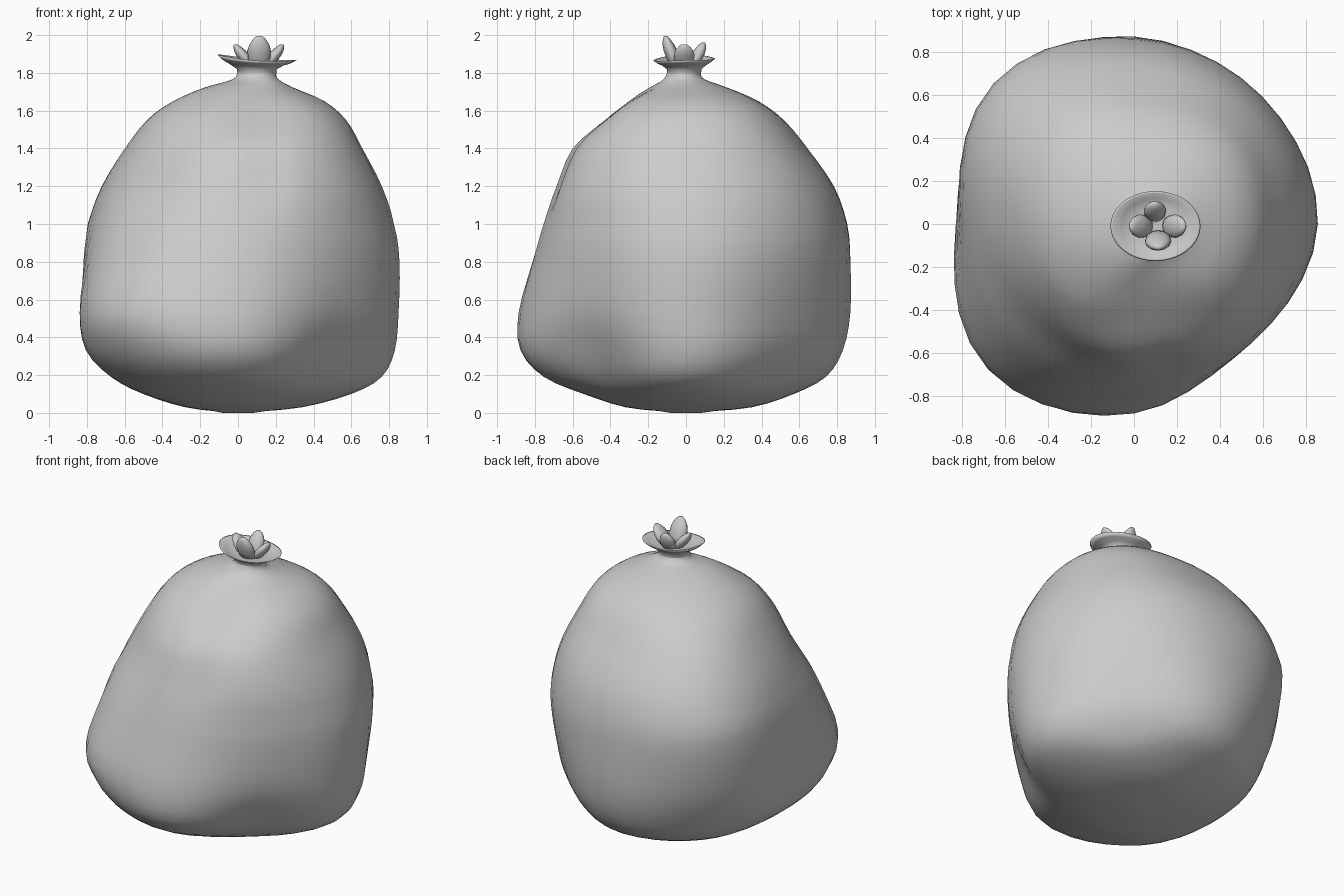
import bpy, bmesh
from math import cos, sin, pi, exp, radians
from mathutils import Vector

if "Cube" in bpy.data.objects:
    bpy.data.objects.remove(bpy.data.objects["Cube"])

SIDES = 40

# Sack outline: height, then radius toward E, NE, N, NW, W, SW, S, SE
ROWS = [
    (0.005, .08, .08, .08, .08, .08, .08, .08, .08),
    (0.03, .34, .34, .35, .32, .28, .32, .32, .30),
    (0.10, .60, .55, .57, .55, .50, .57, .54, .50),
    (0.19, .76, .66, .74, .70, .67, .75, .75, .60),
    (0.33, .83, .75, .83, .79, .80, .89, .87, .68),
    (0.53, .85, .80, .87, .87, .83, .96, .875, .76),
    (0.80, .855, .84, .87, .92, .815, .87, .81, .78),
    (1.00, .825, .83, .85, .92, .78, .78, .755, .77),
    (1.20, .735, .76, .78, .86, .73, .68, .69, .72),
    (1.40, .605, .64, .64, .74, .64, .60, .60, .62),
    (1.55, .50, .53, .52, .60, .55, .50, .42, .49),
    (1.65, .37, .40, .39, .44, .43, .37, .28, .35),
    (1.72, .20, .22, .23, .27, .28, .24, .17, .18),
    (1.765, .115, .11, .11, .12, .13, .12, .11, .11),
    (1.80, .10, .095, .085, .09, .105, .095, .09, .095),
]


def spline(a, b, c, d, t):
    return b + .5 * t * (c - a + t * (2*a - 5*b + 4*c - d + t * (3*(b - c) + d - a)))


def around(row, ang):
    u = (ang / (2 * pi) * 8) % 8
    i = int(u)
    return spline(*[row[1 + (i + k) % 8] for k in (-1, 0, 1, 2)], u - i)


def make_object(name, bm):
    bmesh.ops.recalc_face_normals(bm, faces=bm.faces)
    me = bpy.data.meshes.new(name)
    bm.to_mesh(me)
    bm.free()
    for p in me.polygons:
        p.use_smooth = True
    ob = bpy.data.objects.new(name, me)
    bpy.context.collection.objects.link(ob)
    return ob


def loft(name, rings, cap_start=False, cap_end=False):
    bm = bmesh.new()
    loops = [[bm.verts.new(p) for p in r] for r in rings]
    for a, b in zip(loops, loops[1:]):
        for i in range(len(a)):
            j = (i + 1) % len(a)
            bm.faces.new((a[i], a[j], b[j], b[i]))
    for use, ring in ((cap_start, loops[0]), (cap_end, loops[-1])):
        if use:
            mid = bm.verts.new(sum((v.co for v in ring), Vector()) / len(ring))
            for i in range(len(ring)):
                bm.faces.new((ring[i], ring[(i + 1) % len(ring)], mid))
    return make_object(name, bm)


# Sagging sack body with a soft fold down the front
rings = []
angles = [2 * pi * k / SIDES for k in range(SIDES)]
fold = radians(279)
last = len(ROWS) - 1
for i in range(last):
    for s in range(3 if i < last - 1 else 4):
        t = s / 3
        quad = [ROWS[min(max(i + k, 0), last)] for k in (-1, 0, 1, 2)]
        row = [spline(*vals, t) for vals in zip(*quad)]
        z = max(row[0], 0.0)
        cx = 0.1 * min(max((z - 1) / .75, 0), 1)
        ring = []
        for a in angles:
            r = around(row, a)
            r -= .035 * exp(-((a - fold) / .13)**2 - ((z - 1.27) / .2)**2)
            ring.append((cx + r * cos(a), -.1 * cx + r * sin(a), z))
        rings.append(ring)
rings[0] = [(x, y, 0) for x, y, z in rings[0]]
loft("sack_body", rings, cap_start=True)

# Flared collar above the tied neck, with a hollow inside
collar = []
for rx, ry, z, tilt in [(.103, .09, 1.795, 0), (.105, .092, 1.82, 0), (.14, .115, 1.84, .2),
                        (.18, .14, 1.856, .6), (.21, .163, 1.876, 1), (.20, .154, 1.876, 1),
                        (.16, .13, 1.858, .6), (.11, .09, 1.845, .2), (.04, .04, 1.845, 0)]:
    collar.append([(.1 + rx * cos(a), -.01 + ry * sin(a),
                    z + tilt * (-.015 * cos(a) + .005 * sin(a) + .006 * cos(2 * a)))
                   for a in angles])
loft("collar", collar, cap_end=True)

# Gathered tuft: four leaning lobes with rounded tips
for k, (deg, out, top, wide) in enumerate([(0, .125, 1.955, .055), (100, .105, 1.965, .052),
                                           (180, .125, 1.955, .055), (272, .10, 2.0, .062)]):
    a = radians(deg)
    d, side = Vector((cos(a), sin(a), 0)), Vector((-sin(a), cos(a), 0))
    base = Vector((.11, -.01, 1.835)) + d * .045
    tip = Vector((.11, -.01, top)) + d * out
    lobe = []
    for t, w in [(0, .75), (.25, .95), (.5, 1), (.7, .85), (.87, .55), (.97, .25)]:
        c = base.lerp(tip, t)
        lobe.append([c + side * wide * w * cos(q) + d * .036 * w * sin(q)
                     for q in [2 * pi * n / 12 for n in range(12)]])
    loft(f"tuft_lobe_{k + 1}", lobe, True, True)
